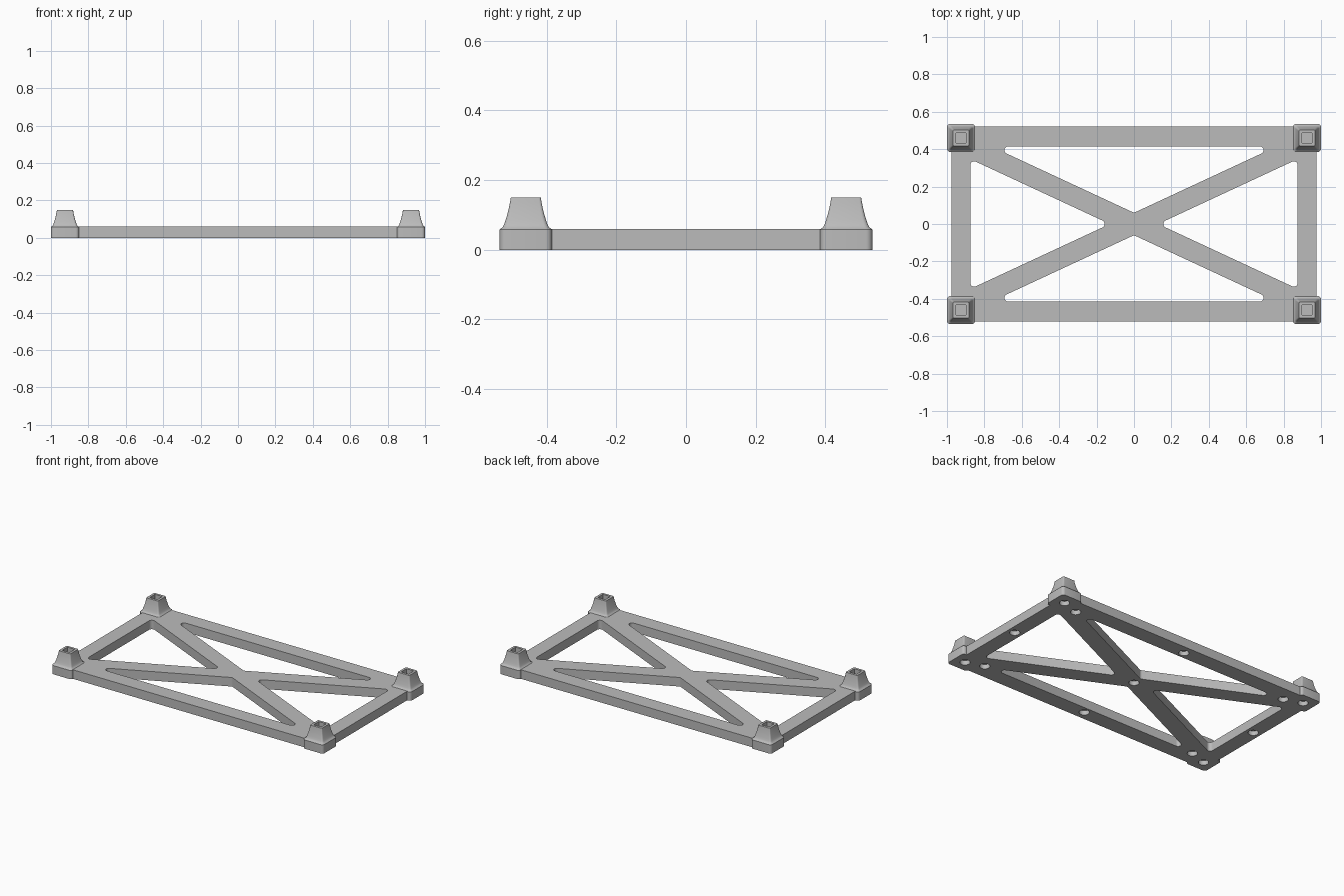
import bpy, bmesh, math
from mathutils import Vector

if "Cube" in bpy.data.objects:
    bpy.data.objects.remove(bpy.data.objects["Cube"])

H = 0.06                # plate thickness
CX, CY = 0.925, 0.46    # corner post centre
SLOPE, GAP, R = 0.465, 0.06, 0.02   # brace slope, brace half height, pocket fillet


def rounded(pts, r, steps=6):
    """Counter-clockwise convex outline with filleted corners."""
    out, n = [], len(pts)
    for i in range(n):
        p = Vector(pts[i])
        a = (Vector(pts[i - 1]) - p).normalized()
        b = (Vector(pts[(i + 1) % n]) - p).normalized()
        half = a.angle(b) / 2
        c = p + (a + b).normalized() * (r / math.sin(half))
        t = r / math.tan(half)
        s, e = p + a * t - c, p + b * t - c
        a0, sweep = math.atan2(s.y, s.x), math.pi - 2 * half
        for k in range(steps + 1):
            g = a0 + sweep * k / steps
            out.append((c.x + r * math.cos(g), c.y + r * math.sin(g)))
    return out


def loft(bm, rings):
    """Closed solid through rings of (points, z)."""
    loops = [[bm.verts.new((x, y, z)) for x, y in pts] for pts, z in rings]
    n = len(loops[0])
    for lo, hi in zip(loops, loops[1:]):
        for i in range(n):
            j = (i + 1) % n
            bm.faces.new((lo[i], lo[j], hi[j], hi[i]))
    bm.faces.new(loops[0][::-1])
    bm.faces.new(loops[-1])


def make(name, bm):
    bmesh.ops.recalc_face_normals(bm, faces=bm.faces)
    me = bpy.data.meshes.new(name)
    bm.to_mesh(me)
    bm.free()
    ob = bpy.data.objects.new(name, me)
    bpy.context.collection.objects.link(ob)
    return ob


def combine(base, tool, op):
    tool.hide_render = True
    m = base.modifiers.new(op.lower(), 'BOOLEAN')
    m.operation, m.object, m.solver = op, tool, 'EXACT'
    bpy.ops.object.select_all(action='DESELECT')
    bpy.context.view_layer.objects.active = base
    base.select_set(True)
    bpy.ops.object.modifier_apply(modifier=m.name)
    bpy.data.objects.remove(tool)


# Rectangular plate
bm = bmesh.new()
plate = [(-0.975, -0.52), (0.975, -0.52), (0.975, 0.52), (-0.975, 0.52)]
loft(bm, [(plate, 0), (plate, H)])
frame = make("braced_frame", bm)

# Four triangular pockets that leave the crossed braces
bm = bmesh.new()
tx, sx = (0.415 - GAP) / SLOPE, 0.875
sy = SLOPE * (sx - GAP / SLOPE)
for s in (1, -1):
    for tri in ([(0, GAP * s), (tx * s, 0.415 * s), (-tx * s, 0.415 * s)],
                [(GAP / SLOPE * s, 0), (sx * s, -sy * s), (sx * s, sy * s)]):
        o = rounded(tri, R)
        loft(bm, [(o, -0.05), (o, H + 0.05)])
combine(frame, make("pocket_cutter", bm), 'DIFFERENCE')

# Corner blocks with flared posts and square sockets: (z, half width, corner radius)
PROFILE = [(0, .075, .018), (.058, .075, .018), (.061, .072, .016), (.064, .067, .014),
           (.073, .062, .012), (.085, .058, .011), (.1, .0535, .01), (.12, .0485, .008),
           (.135, .0455, .007), (.15, .043, .006), (.15, .027, .002), (.095, .027, .002)]
bm = bmesh.new()
for x in (-CX, CX):
    for y in (-CY, CY):
        rings = []
        for z, w, r in PROFILE:
            sq = [(x - w, y - w), (x + w, y - w), (x + w, y + w), (x - w, y + w)]
            rings.append((rounded(sq, r, 5), z))
        loft(bm, rings)
combine(frame, make("corner_posts", bm), 'UNION')

# Round blind holes in the underside
spots = [(0, 0), (CX, 0), (-CX, 0), (0, CY), (0, -CY)]
for x in (-1, 1):
    for y in (-1, 1):
        spots += [(x * CX, y * CY), (x * 0.805, y * 0.42)]
bm = bmesh.new()
for x, y in spots:
    c = [(x + 0.031 * math.cos(k * math.tau / 32), y + 0.031 * math.sin(k * math.tau / 32))
         for k in range(32)]
    loft(bm, [(c, -0.02), (c, 0.03)])
combine(frame, make("hole_cutter", bm), 'DIFFERENCE')

# Single grey colour, smooth fillets with sharp edges
grey = bpy.data.materials.new("grey")
grey.diffuse_color = (0.5, 0.5, 0.5, 1)
grey.use_nodes = True
grey.node_tree.nodes["Principled BSDF"].inputs["Base Color"].default_value = grey.diffuse_color
frame.data.materials.clear()
frame.data.materials.append(grey)
for p in frame.data.polygons:
    p.material_index = 0
bpy.ops.object.shade_smooth_by_angle(angle=math.radians(30))
